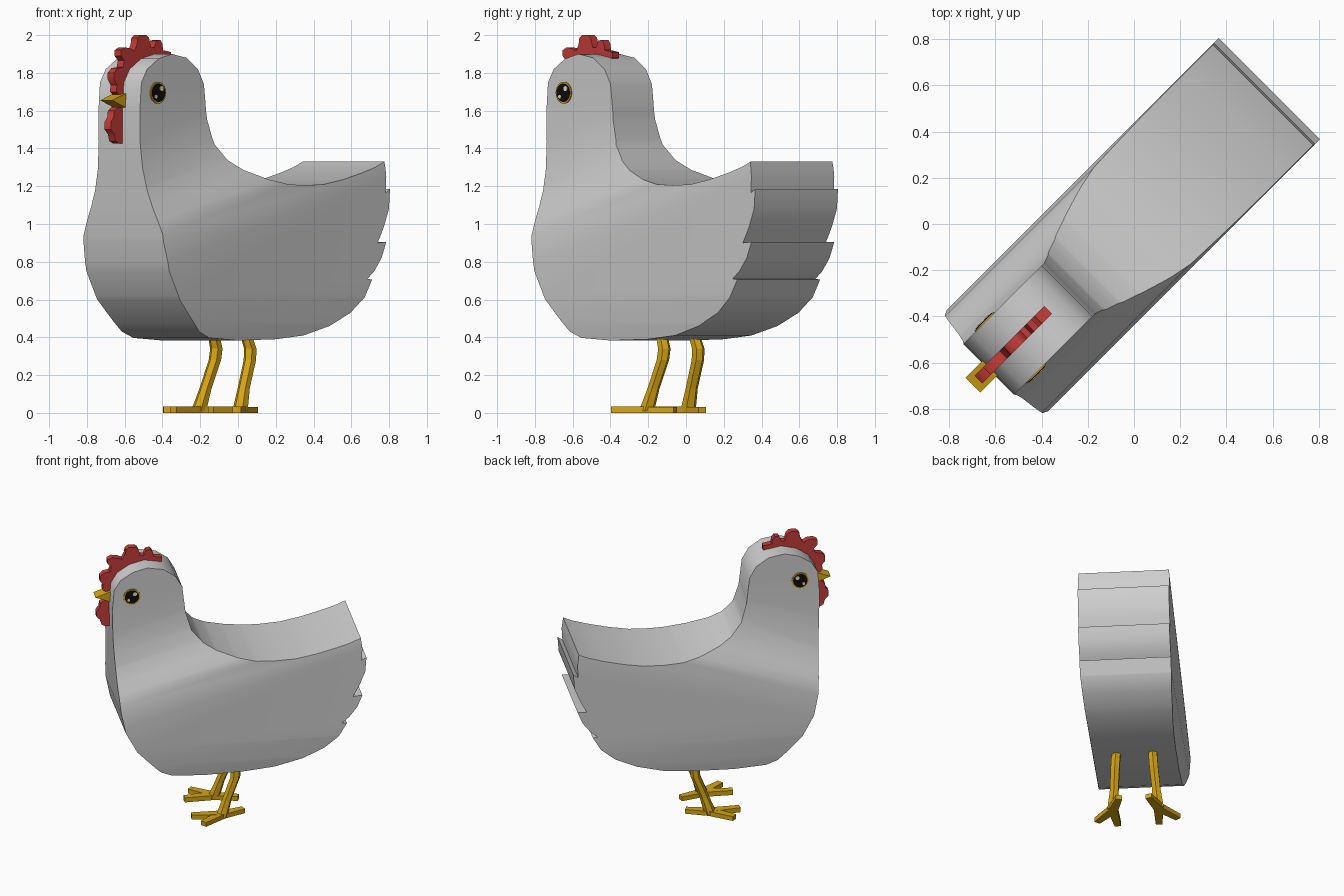
import bpy, bmesh, math
from mathutils import Vector, Matrix

if "Cube" in bpy.data.objects:
    bpy.data.objects.remove(bpy.data.objects["Cube"])

# Every part is modelled with the bird facing -x, then turned 45 degrees about z
TURN = math.radians(45)


def material(name, rgb):
    m = bpy.data.materials.new(name)
    m.diffuse_color = (*rgb, 1)
    m.use_nodes = True
    m.node_tree.nodes["Principled BSDF"].inputs["Base Color"].default_value = m.diffuse_color
    return m


WHITE = material("feather grey", (0.62, 0.62, 0.62))
RED = material("comb red", (0.56, 0.045, 0.04))
GOLD = material("gold", (0.68, 0.38, 0.006))
BLACK = material("pupil black", (0.004, 0.004, 0.004))
GLINT = material("eye glint", (0.8, 0.75, 0.6))


def finish(name, bm, mat, smooth=None):
    bmesh.ops.recalc_face_normals(bm, faces=bm.faces[:])
    me = bpy.data.meshes.new(name)
    bm.to_mesh(me)
    bm.free()
    me.materials.append(mat)
    ob = bpy.data.objects.new(name, me)
    bpy.context.collection.objects.link(ob)
    ob.rotation_euler.z = TURN
    if smooth:
        bpy.ops.object.select_all(action='DESELECT')
        ob.select_set(True)
        bpy.context.view_layer.objects.active = ob
        bpy.ops.object.shade_smooth_by_angle(angle=math.radians(smooth))
    return ob


def prism(pts, half):
    """Side outline (x, z) extruded evenly to both sides."""
    bm = bmesh.new()
    f = bm.faces.new([bm.verts.new((x, -half, z)) for x, z in pts])
    r = bmesh.ops.extrude_face_region(bm, geom=[f], use_keep_orig=True)
    for v in r["geom"]:
        if isinstance(v, bmesh.types.BMVert):
            v.co.y = half
    return bm


def lerp(table, q):
    if q <= table[0][0]:
        return table[0][1]
    for (a, u), (b, v) in zip(table, table[1:]):
        if q <= b:
            return u + (v - u) * (q - a) / (b - a)
    return table[-1][1]


# Body: one outline, narrowed toward the head and slightly toward the belly
outline = [(-.65, 1.9), (-.54, 1.88), (-.455, 1.82), (-.41, 1.74), (-.388, 1.55), (-.349, 1.42),
           (-.275, 1.335), (-.19, 1.285), (-.045, 1.235), (.08, 1.21), (.2, 1.205), (.34, 1.21),
           (.48, 1.235), (.62, 1.27), (.72, 1.3), (.79, 1.33),
           (.80, 1.25), (.795, 1.165), (.828, 1.185), (.82, 1.08), (.78, .98), (.736, .9),
           (.80, .905), (.765, .82), (.71, .75), (.66, .71), (.694, .705),
           (.637, .61), (.54, .53), (.39, .46), (.205, .41), (0, .39), (-.28, .383),
           (-.5, .397), (-.58, .43), (-.65, .5), (-.745, .6), (-.825, .75), (-.856, .9),
           (-.868, 1.05), (-.876, 1.2), (-.887, 1.4), (-.89, 1.6), (-.878, 1.75), (-.835, 1.82),
           (-.75, 1.875)]
neck = [(1.05, .31), (1.2, .296), (1.27, .268), (1.35, .23), (1.44, .195), (1.56, .167), (1.7, .155)]
belly = [(.385, .028), (.48, .012), (.62, 0)]
bm = prism(outline, .3)
cuts = [((0, 0, q), (-.3, 0, 1)) for q, _ in neck] + [((0, 0, z), (0, 0, 1)) for z in (.48, .62)]
for co, no in cuts:
    bmesh.ops.bisect_plane(bm, geom=bm.verts[:] + bm.edges[:] + bm.faces[:], dist=1e-5,
                           plane_co=co, plane_no=Vector(no).normalized())
for v in bm.verts:
    w = lerp(neck, v.co.z - .3 * v.co.x) - lerp(belly, v.co.z)
    v.co.y = math.copysign(w, v.co.y)
finish("body", bm, WHITE, 30)

# Comb: scalloped plate over the forehead
comb = [(-.6, 1.86), (-.525, 1.88), (-.525, 1.91), (-.585, 1.92), (-.59, 1.955), (-.605, 1.975),
        (-.635, 1.97), (-.65, 1.935), (-.675, 1.935), (-.69, 1.985), (-.71, 2), (-.755, 2),
        (-.775, 1.985), (-.78, 1.95), (-.8, 1.915), (-.83, 1.93), (-.87, 1.935), (-.9, 1.92),
        (-.9, 1.89), (-.875, 1.865), (-.885, 1.83), (-.925, 1.825), (-.952, 1.8), (-.952, 1.765),
        (-.93, 1.735), (-.935, 1.7), (-.915, 1.685), (-.86, 1.685), (-.84, 1.78), (-.75, 1.85)]
finish("comb", prism(comb, .024), RED, 40)

# Wattle: two lobes under the beak
wattle = [(-.87, 1.61), (-.92, 1.62), (-.95, 1.6), (-.955, 1.565), (-.975, 1.54), (-.975, 1.5),
          (-.95, 1.475), (-.94, 1.44), (-.915, 1.427), (-.87, 1.427)]
finish("wattle", prism(wattle, .024), RED, 40)

# Beak: wedge
finish("beak", prism([(-.86, 1.69), (-.89, 1.69), (-.986, 1.655), (-.89, 1.618), (-.86, 1.618)], .045), GOLD)


# Eyes: stacked thin discs on both sides of the head
def disc(name, x, z, r, face, side, mat):
    m = Matrix.Translation((x, side * (face - .004), z)) @ Matrix.Rotation(math.pi / 2, 4, 'X')
    bm = bmesh.new()
    bmesh.ops.create_cone(bm, cap_ends=True, segments=20, radius1=r, radius2=r, depth=.008, matrix=m)
    finish(name, bm, mat)


for side, tag in ((-1, "right"), (1, "left")):
    disc(tag + "_eye_ring", -.757, 1.695, .058, .161, side, GOLD)
    disc(tag + "_pupil", -.757, 1.695, .049, .164, side, BLACK)
    disc(tag + "_large_glint", -.737, 1.717, .014, .167, side, GLINT)
    disc(tag + "_small_glint", -.78, 1.674, .010, .167, side, GLINT)


# Legs and feet
def ring_tube(bm, path, radii, n=6):
    """Loft of horizontal rings along a path."""
    rings = [[bm.verts.new((p[0] + r * math.cos(k * math.tau / n),
                            p[1] + r * math.sin(k * math.tau / n), p[2])) for k in range(n)]
             for p, r in zip(path, radii)]
    for a, b in zip(rings, rings[1:]):
        for k in range(n):
            bm.faces.new((a[k], a[(k + 1) % n], b[(k + 1) % n], b[k]))
    bm.faces.new(rings[0])
    bm.faces.new(rings[-1])


def toe(bm, start, end, w0, w1, h):
    """Flat bar on the ground from start to end."""
    a, b = Vector(start), Vector(end)
    d = (b - a).normalized()
    n = Vector((-d.y, d.x))
    corners = [a + n * w0, a - n * w0, b - n * w1, b + n * w1]
    lo = [bm.verts.new((c.x, c.y, 0)) for c in corners]
    hi = [bm.verts.new((c.x, c.y, h)) for c in corners]
    bm.faces.new(lo)
    bm.faces.new(hi)
    for k in range(4):
        j = (k + 1) % 4
        bm.faces.new((lo[k], lo[j], hi[j], hi[k]))


for side, tag in ((-1, "right"), (1, "left")):
    bm = bmesh.new()
    path = [(-.06, .122, .41), (-.035, .127, .34), (-.042, .131, .28), (-.1, .143, .13), (-.14, .155, .01)]
    ring_tube(bm, [(x, side * y, z) for x, y, z in path], (.032, .034, .034, .033, .042))
    finish(tag + "_leg", bm, GOLD)
    bm = bmesh.new()
    hub = (-.14, side * .155)
    toe(bm, hub, (-.345, side * .14), .033, .022, .034)
    toe(bm, hub, (-.285, side * .275), .033, .022, .033)
    toe(bm, hub, (.02, side * .1), .033, .022, .032)
    finish(tag + "_foot", bm, GOLD)
